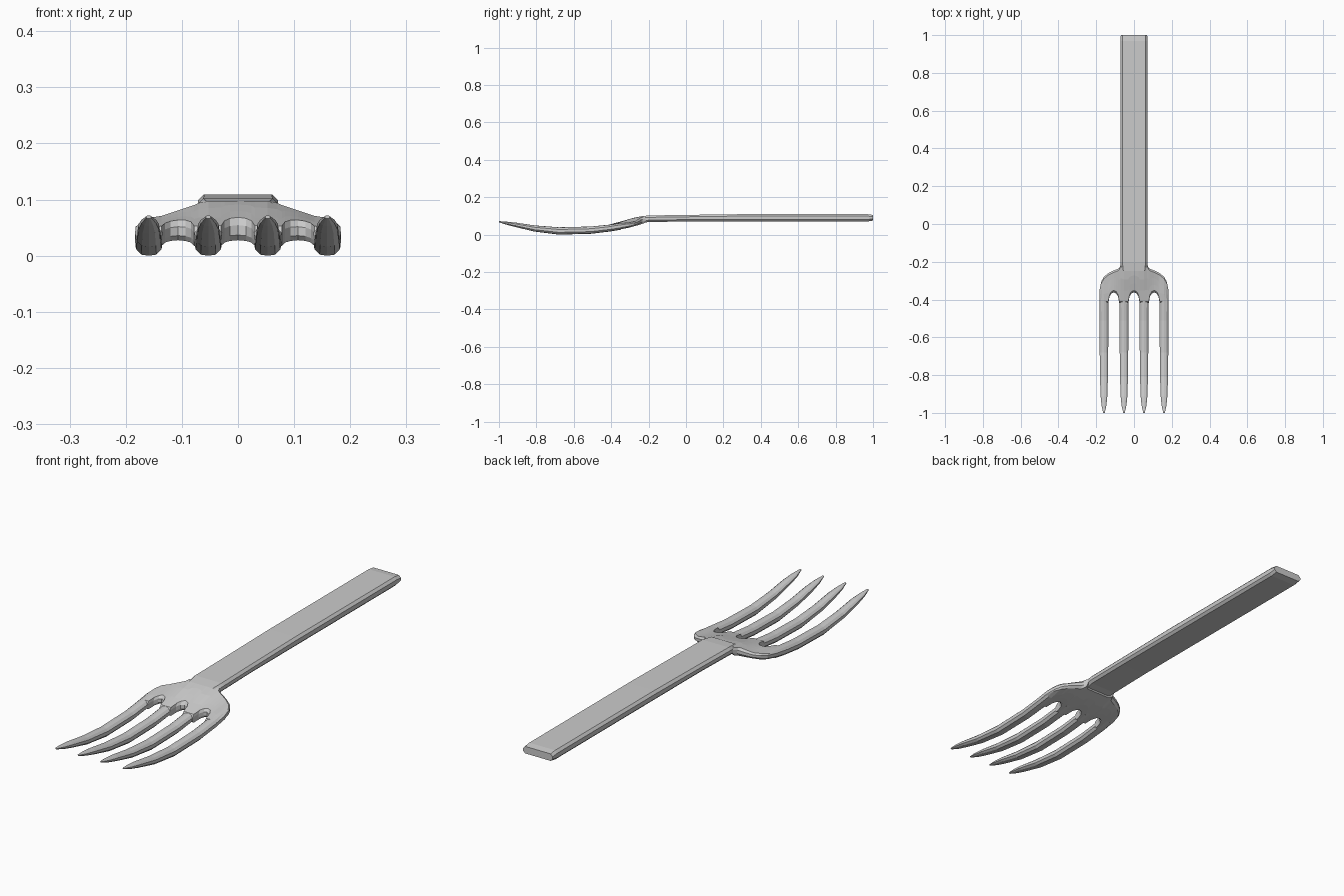
import bpy, bmesh

if "Cube" in bpy.data.objects:
    bpy.data.objects.remove(bpy.data.objects["Cube"])


def interp(table, t):
    """Piecewise-linear lookup in a list of (key, value, ...) rows."""
    if t <= table[0][0]:
        return table[0][1:]
    for a, b in zip(table, table[1:]):
        if t <= b[0]:
            f = (t - a[0]) / (b[0] - a[0])
            return tuple(p + (q - p) * f for p, q in zip(a[1:], b[1:]))
    return table[-1][1:]


def loft(name, rings, cap_start=True, cap_end=True):
    bm = bmesh.new()
    vr = [[bm.verts.new(p) for p in r] for r in rings]
    n = len(vr[0])
    for a, b in zip(vr, vr[1:]):
        for i in range(n):
            j = (i + 1) % n
            bm.faces.new((a[i], a[j], b[j], b[i]))
    if cap_start:
        bm.faces.new(vr[0][::-1])
    if cap_end:
        bm.faces.new(vr[-1])
    bmesh.ops.recalc_face_normals(bm, faces=bm.faces)
    me = bpy.data.meshes.new(name)
    bm.to_mesh(me)
    bm.free()
    ob = bpy.data.objects.new(name, me)
    bpy.context.collection.objects.link(ob)
    return ob


def octagon(x, y, z0, z1, w, cx, cz):
    """Chamfered rectangle across the fork: half width w, chamfer cx by cz."""
    pts = [(w - cx, z1), (w, z1 - cz), (w, z0 + cz), (w - cx, z0)]
    pts += [(-a, b) for a, b in reversed(pts)]
    return [(x + a, y, b) for a, b in pts]


# handle: long flat bar with chamfered edges
handle_rows = [(-0.25, 0.064, 0.101, 0.066), (-0.20, 0.071, 0.106, 0.072),
               (0.0, 0.074, 0.109, 0.071), (0.3, 0.074, 0.113, 0.071),
               (0.97, 0.074, 0.113, 0.071), (1.0, 0.079, 0.109, 0.070)]
loft("handle", [octagon(0, y, z0, z1, w, 0.010, 0.010)
                for y, z0, z1, w in handle_rows], cap_start=False)

# head: plate swept sideways, arched between the tines, shoulders drooping
# station rows: x, back edge y, front edge y
half = [(0.0, -0.225, -0.362), (0.014, -0.225, -0.368), (0.024, -0.225, -0.385),
        (0.030, -0.225, -0.42), (0.053, -0.225, -0.42), (0.070, -0.215, -0.42),
        (0.078, -0.232, -0.42), (0.084, -0.237, -0.385), (0.094, -0.241, -0.368),
        (0.107, -0.246, -0.362), (0.120, -0.252, -0.368), (0.130, -0.257, -0.385),
        (0.136, -0.261, -0.42), (0.158, -0.278, -0.42), (0.173, -0.304, -0.42),
        (0.183, -0.352, -0.42)]
# y, bottom z, top z, shoulder droop of top
section = [(-0.42, 0.020, 0.055, 0.0), (-0.36, 0.030, 0.070, 0.006),
           (-0.30, 0.042, 0.088, 0.018), (-0.25, 0.056, 0.101, 0.024),
           (-0.21, 0.070, 0.105, 0.024)]


def head_ring(x, yb, yf):
    k = min(1.0, max(0.0, (abs(x) - 0.05) / 0.09))
    ys = [yf, yf + 0.010, yf + (yb - yf) * 0.35, yf + (yb - yf) * 0.65,
          yb - 0.010, yb]
    edge = min(1.0, max(0.0, (abs(x) - 0.165) / 0.018))
    top, bot = [], []
    for i, y in enumerate(ys):
        z0, z1, droop = interp(section, y)
        z1 -= droop * k
        inset = (z1 - z0) * (0.28 if i in (0, 5) else 0.28 * edge)
        top.append((x, y, z1 - inset))
        bot.append((x, y, z0 + inset))
    return top + bot[::-1]


stations = [(-x, b, f) for x, b, f in reversed(half[1:])] + half
loft("head", [head_ring(*s) for s in stations])

# tines: four curved prongs tapering to raised points
# y, bottom z, top z, half width
tine_rows = [(-1.0, 0.070, 0.076, 0.004), (-0.96, 0.057, 0.073, 0.013),
             (-0.91, 0.044, 0.068, 0.018), (-0.81, 0.020, 0.053, 0.021),
             (-0.68, 0.004, 0.043, 0.0225), (-0.51, 0.008, 0.047, 0.0235),
             (-0.41, 0.020, 0.057, 0.0245), (-0.35, 0.030, 0.064, 0.0225)]


def tine_ring(x, y, z0, z1, w):
    h, m = (z1 - z0) / 2, (z0 + z1) / 2
    shape = [(0, 1), (0.6, 0.85), (1, 0.4), (1, -0.4), (0.6, -0.9)]
    shape += [(0, -1)] + [(-a, b) for a, b in reversed(shape[1:])]
    return [(x + a * w, y, m + b * h) for a, b in shape]


for i, x in enumerate((-0.159, -0.053, 0.053, 0.159)):
    loft(f"tine_{i + 1}", [tine_ring(x, *r) for r in tine_rows], cap_end=False)

# seat the lowest point of the tines exactly on the ground
low = min(v.co.z for o in bpy.data.objects for v in o.data.vertices)
for o in bpy.data.objects:
    for v in o.data.vertices:
        v.co.z -= low
